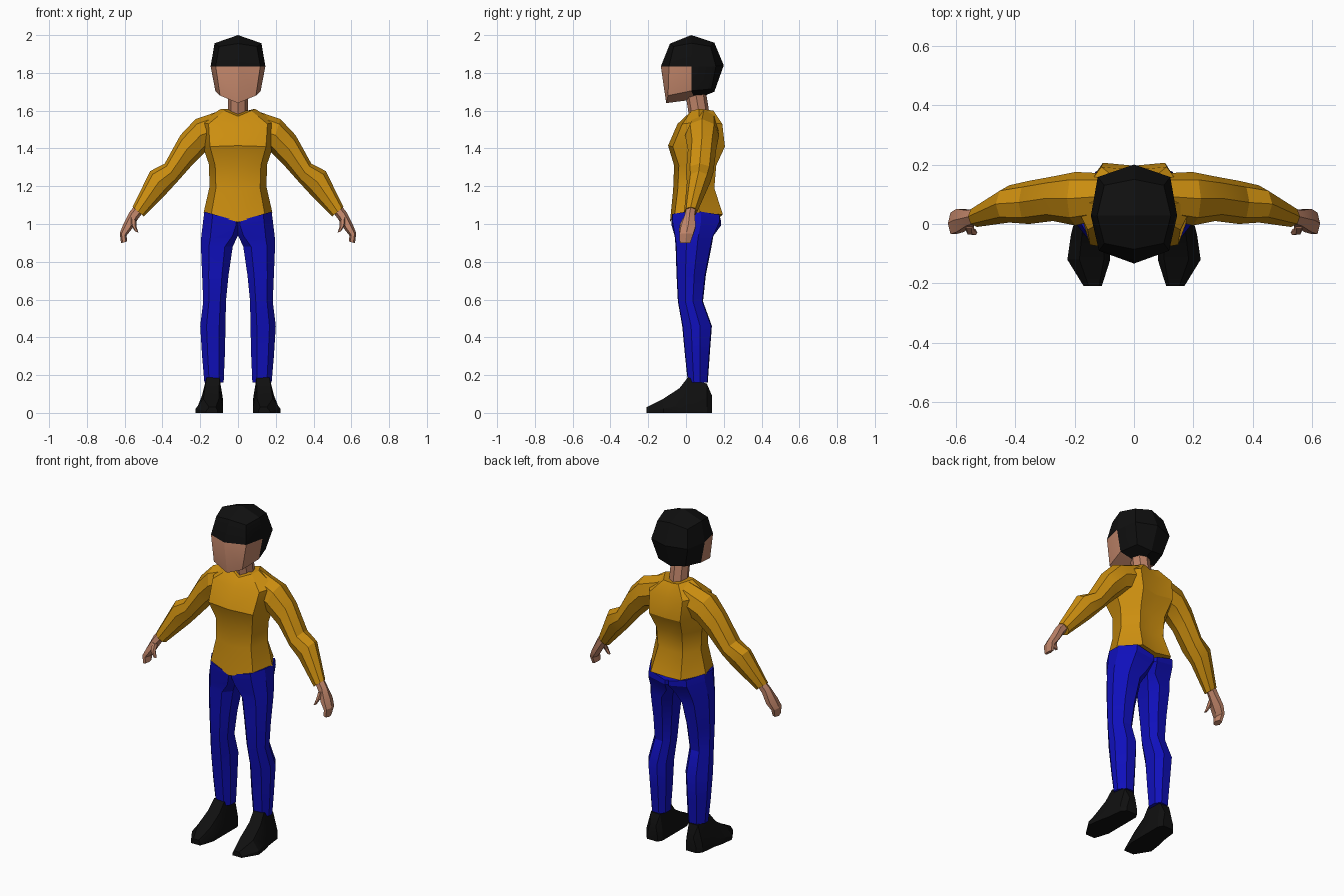
import bpy, bmesh, math
from mathutils import Vector

cube = bpy.data.objects.get("Cube")
if cube:
    bpy.data.objects.remove(cube, do_unlink=True)


def material(name, rgb):
    m = bpy.data.materials.new(name)
    m.use_nodes = True
    m.diffuse_color = (*rgb, 1)
    bsdf = m.node_tree.nodes["Principled BSDF"]
    bsdf.inputs["Base Color"].default_value = (*rgb, 1)
    bsdf.inputs["Roughness"].default_value = 0.9
    return m


SHIRT = material("mustard shirt", (0.60, 0.27, 0.005))
DENIM = material("blue trousers", (0.005, 0.005, 0.50))
SKIN = material("skin", (0.52, 0.23, 0.14))
BLACK = material("black hair and shoes", (0.005, 0.005, 0.005))


def finish(name, bm, mats, angle=25):
    bmesh.ops.recalc_face_normals(bm, faces=bm.faces)
    mesh = bpy.data.meshes.new(name)
    bm.to_mesh(mesh)
    bm.free()
    for m in mats:
        mesh.materials.append(m)
    ob = bpy.data.objects.new(name, mesh)
    bpy.context.collection.objects.link(ob)
    bpy.ops.object.select_all(action='DESELECT')
    ob.select_set(True)
    bpy.context.view_layer.objects.active = ob
    bpy.ops.object.shade_smooth_by_angle(angle=math.radians(angle))
    return ob


def loft(name, rings, mat, side=1):
    """Skin a list of equal-length point rings; side=-1 mirrors in x."""
    bm = bmesh.new()
    rows = [[bm.verts.new((p[0] * side, p[1], p[2])) for p in r] for r in rings]
    n = len(rows[0])
    for a, b in zip(rows, rows[1:]):
        for i in range(n):
            j = (i + 1) % n
            bm.faces.new((a[i], a[j], b[j], b[i]))
    bm.faces.new(rows[0])
    bm.faces.new(rows[-1])
    return finish(name, bm, [mat])


def pair(name, rings, mat):
    for label, s in (("left", 1), ("right", -1)):
        loft(f"{label}_{name}", rings, mat, s)


def oval(c, u, v, n=8):
    """Faceted section around c spanned by half-axes u and v."""
    c, u, v = Vector(c), Vector(u), Vector(v)
    t = [2 * math.pi * i / n for i in range(n)]
    return [c + u * math.cos(a) + v * math.sin(a) for a in t]


# Shirt body: front centre, corner, side, back corner, back centre, mirrored
def shirt_ring(z, front_z, hw, yf, yb):
    half = [(0, yf, front_z), (0.78 * hw, yf + 0.025, z), (hw, 0.07, z + 0.01),
            (0.55 * hw, yb, z), (0, yb - 0.01, z - 0.01)]
    return half + [(-x, y, w) for x, y, w in half[-2:0:-1]]


loft("shirt_body", [shirt_ring(*r) for r in (
    (1.05, 1.01, 0.182, -0.085, 0.195),
    (1.19, 1.18, 0.150, -0.068, 0.150),
    (1.31, 1.31, 0.155, -0.063, 0.160),
    (1.41, 1.415, 0.19, -0.095, 0.206),
    (1.53, 1.53, 0.20, -0.045, 0.192),
    (1.60, 1.57, 0.09, 0.005, 0.145))], SHIRT)


# Sleeves: upper and lower outline points plus depth range
def sleeve_ring(tx, tz, bx, bz, yf, yb):
    c = ((tx + bx) / 2, (yf + yb) / 2, (tz + bz) / 2)
    return oval(c, ((tx - bx) / 2, 0, (tz - bz) / 2), (0, (yb - yf) / 2, 0))


pair("sleeve", [sleeve_ring(*r) for r in (
    (0.08, 1.605, 0.10, 1.41, 0.02, 0.17),
    (0.225, 1.555, 0.17, 1.385, -0.005, 0.175),
    (0.305, 1.47, 0.24, 1.315, 0.01, 0.16),
    (0.388, 1.32, 0.32, 1.225, 0.0, 0.145),
    (0.465, 1.28, 0.375, 1.165, 0.005, 0.13),
    (0.558, 1.09, 0.498, 1.04, -0.01, 0.06))], SHIRT)

# Hands with a mitten of fingers and a thumb
pair("hand", [
    oval((0.52, 0.028, 1.085), (0.022, 0, 0.018), (0, 0.028, 0), 6),
    oval((0.552, 0.02, 1.045), (0.024, 0, 0.016), (0, 0.03, 0), 6),
    oval((0.585, 0.012, 0.985), (0.024, 0, 0.010), (0, 0.045, 0), 6),
    oval((0.608, 0.002, 0.945), (0.018, 0, 0.006), (0, 0.042, 0), 6),
    oval((0.603, -0.005, 0.903), (0.016, 0, -0.005), (0, 0.032, 0), 6)], SKIN)
pair("thumb", [
    oval((0.555, 0.0, 1.03), (0.016, 0, 0.005), (0, 0.018, 0), 6),
    oval((0.552, -0.022, 0.99), (0.014, 0, 0.004), (0, 0.015, 0), 6),
    oval((0.536, -0.028, 0.958), (0.009, 0, 0.003), (0, 0.010, 0), 6)], SKIN)


# Trouser legs: the top rings meet on the centre line to form the hips
def leg_ring(z, xi, xo, yf, yb, k=0.25, drop=0.0):
    w, d = xo - xi, yb - yf
    pts = [(xi, yf + k * d), (xi + k * w, yf), (xo - 0.25 * w, yf + 0.02 * d),
           (xo, yf + 0.3 * d), (xo, yb - 0.4 * d), (xo - 0.3 * w, yb - 0.03 * d),
           (xi + k * w, yb), (xi, yb - k * d)]
    return [(x, y, z - drop * (1 - (x - xi) / w)) for x, y in pts]


pair("trouser_leg", [leg_ring(*r) for r in (
    (1.065, 0, 0.178, -0.078, 0.185, 0.06, 0.05),
    (1.02, 0, 0.184, -0.076, 0.185, 0.06, 0.03),
    (0.92, 0.0, 0.196, -0.06, 0.145, 0.15, -0.02),
    (0.88, 0.028, 0.196, -0.055, 0.135),
    (0.73, 0.05, 0.190, -0.05, 0.105),
    (0.59, 0.064, 0.184, -0.043, 0.09),
    (0.46, 0.066, 0.20, -0.02, 0.137),
    (0.30, 0.07, 0.19, -0.005, 0.125),
    (0.16, 0.076, 0.178, 0.01, 0.115))], DENIM)


# Shoes: cross-sections from heel to toe
def shoe_ring(y, xi, xo, top):
    w = xo - xi
    return [(xi, y, 0), (xo, y, 0), (xo, y, 0.3 * top), (xo - 0.28 * w, y, top),
            (xi + 0.15 * w, y, top), (xi, y, 0.4 * top)]


pair("shoe", [shoe_ring(*r) for r in (
    (0.138, 0.095, 0.165, 0.09),
    (0.11, 0.08, 0.188, 0.155),
    (0.01, 0.08, 0.20, 0.188),
    (-0.035, 0.08, 0.212, 0.13),
    (-0.12, 0.08, 0.224, 0.075),
    (-0.208, 0.108, 0.170, 0.03))], BLACK)

# Neck
loft("neck", [oval((0, y, z), (0.054, 0, 0), (0, 0.055, 0))
              for y, z in ((0.075, 1.54), (0.065, 1.61), (0.052, 1.69))], SKIN)


# Head: three levels of eight points with poles, hair assigned by face position
def head_level(front, corner_f, side, corner_b, back):
    half = [front, corner_f, side, corner_b, back]
    return half + [(-x, y, z) for x, y, z in half[-2:0:-1]]


levels = [
    head_level((0, -0.105, 1.64), (0.095, -0.095, 1.68), (0.12, 0.028, 1.705),
               (0.09, 0.135, 1.715), (0, 0.15, 1.70)),
    head_level((0, -0.133, 1.835), (0.118, -0.09, 1.835), (0.145, 0.028, 1.835),
               (0.122, 0.158, 1.835), (0, 0.2, 1.84)),
    head_level((0, -0.085, 1.955), (0.10, -0.065, 1.94), (0.124, 0.028, 1.957),
               (0.10, 0.13, 1.94), (0, 0.15, 1.96))]
bm = bmesh.new()
rows = [[bm.verts.new(p) for p in level] for level in levels]
for a, b in zip(rows, rows[1:]):
    for i in range(8):
        bm.faces.new((a[i], a[i - 1], b[i - 1], b[i]))
for row, z, y in ((rows[0], 1.66, 0.05), (rows[2], 2.0, 0.028)):
    pole = bm.verts.new((0, y, z))
    for i in range(0, 8, 2):
        bm.faces.new((pole, row[i], row[i + 1], row[(i + 2) % 8]))
        # each quad spans one quadrant of the cap
for f in bm.faces:
    c = f.calc_center_median()
    f.material_index = 1 if c.z > 1.835 or c.y > 0.03 else 0
finish("head", bm, [SKIN, BLACK])
